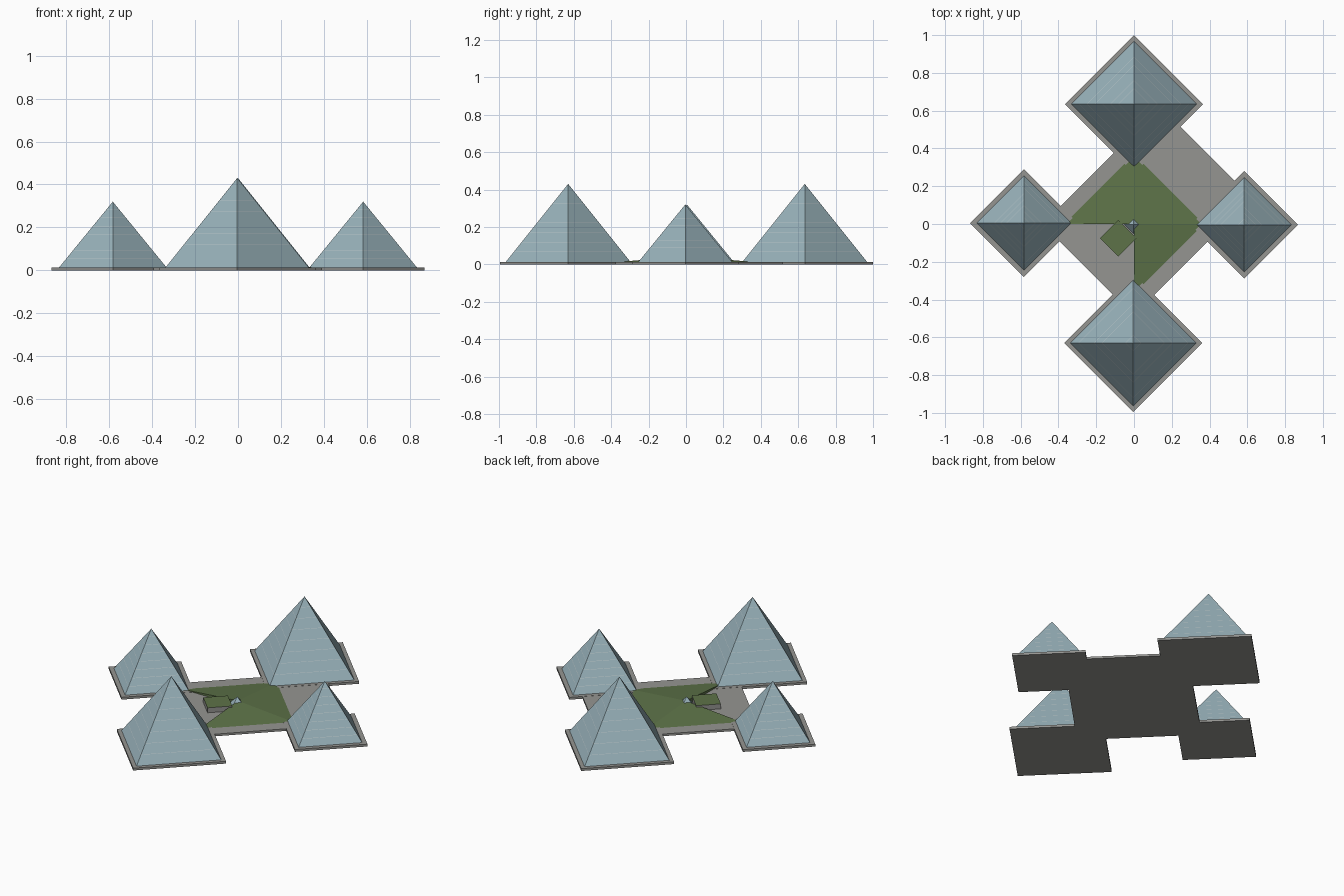
import bpy, bmesh
from mathutils import Vector

if "Cube" in bpy.data.objects:
    bpy.data.objects.remove(bpy.data.objects["Cube"])


def material(name, rgb):
    m = bpy.data.materials.new(name)
    m.diffuse_color = (*rgb, 1)
    m.use_nodes = True
    m.node_tree.nodes["Principled BSDF"].inputs["Base Color"].default_value = m.diffuse_color
    return m


GLASS = material("glass", (0.32, 0.45, 0.50))
SEAM = material("seam", (0.48, 0.56, 0.58))
GRASS = material("grass", (0.11, 0.17, 0.065))
STONE = material("stone", (0.30, 0.30, 0.285))


def finish(name, bm, mats):
    bmesh.ops.recalc_face_normals(bm, faces=bm.faces)
    me = bpy.data.meshes.new(name)
    bm.to_mesh(me)
    bm.free()
    for m in mats:
        me.materials.append(m)
    ob = bpy.data.objects.new(name, me)
    bpy.context.collection.objects.link(ob)
    return ob


def diamond(cx, cy, r):
    return [(cx + r, cy), (cx, cy + r), (cx - r, cy), (cx, cy - r)]


def slab(name, outline, z0, z1, mats, top_mat=0):
    bm = bmesh.new()
    face = bm.faces.new([bm.verts.new((x, y, z0)) for x, y in outline])
    new = bmesh.ops.extrude_face_region(bm, geom=[face], use_keep_orig=True)["geom"]
    bmesh.ops.translate(bm, vec=(0, 0, z1 - z0),
                        verts=[g for g in new if isinstance(g, bmesh.types.BMVert)])
    for g in new:
        if isinstance(g, bmesh.types.BMFace):
            g.material_index = top_mat
    return finish(name, bm, mats)


def pyramid(name, outline, apex, z0, mats, rows=0):
    bm = bmesh.new()
    base = [bm.verts.new((x, y, z0)) for x, y in outline]
    tip = bm.verts.new(apex)
    bm.faces.new(base)
    for a, b in zip(base, base[1:] + base[:1]):
        bm.faces.new((a, b, tip))
    # thin pale seams between the rows of glass
    levels = [z0 + (apex[2] - z0) * i / rows for i in range(1, rows)]
    for z in levels:
        for cut in (z, z + 0.002):
            bmesh.ops.bisect_plane(bm, geom=bm.verts[:] + bm.edges[:] + bm.faces[:],
                                   plane_co=(0, 0, cut), plane_no=(0, 0, 1), dist=1e-5)
    for f in bm.faces:
        zc = f.calc_center_median().z
        if any(z < zc < z + 0.002 for z in levels):
            f.material_index = 1
    return finish(name, bm, mats)


# Central plaza, a rectangle turned 45 degrees
slab("plaza", [(-0.485, 0), (0, -0.485), (0.62, 0.14), (0.14, 0.62)], 0, 0.013, [STONE])

# Four glass pyramids on stone plinths
for name, x, y, plinth, r, top in (
        ("back", 0, 0.635, 0.365, 0.333, 0.43),
        ("front", -0.004, -0.63, 0.365, 0.333, 0.43),
        ("left", -0.583, 0.005, 0.285, 0.25, 0.32),
        ("right", 0.583, -0.004, 0.285, 0.25, 0.32)):
    slab(name + "_plinth", diamond(x, y, plinth), 0, 0.014, [STONE])
    pyramid(name + "_pyramid", diamond(x, y, r), (x, y, top), 0.014,
            [GLASS, SEAM], rows=8)

# Low grass mound with one quarter left open
R = 0.37
bm = bmesh.new()
rim = [bm.verts.new(p) for p in ((-R, 0, 0.013), (0, R, 0.013), (R, 0, 0.013), (0, -R, 0.013))]
foot = bm.verts.new((0, 0, 0.013))
peak = bm.verts.new((0, 0, 0.042))
for a, b in zip(rim, rim[1:]):
    bm.faces.new((a, b, peak))
bm.faces.new((rim[3], foot, peak))
bm.faces.new((foot, rim[0], peak))
bm.faces.new(rim + [foot])
finish("grass_mound", bm, [GRASS])

# Green-roofed pavilion in the open quarter, skylight at the centre
slab("pavilion", diamond(-0.083, -0.075, 0.097), 0.013, 0.043, [STONE, GRASS], top_mat=1)
pyramid("skylight", diamond(-0.003, -0.003, 0.048), (-0.003, -0.003, 0.068), 0.02, [GLASS])
